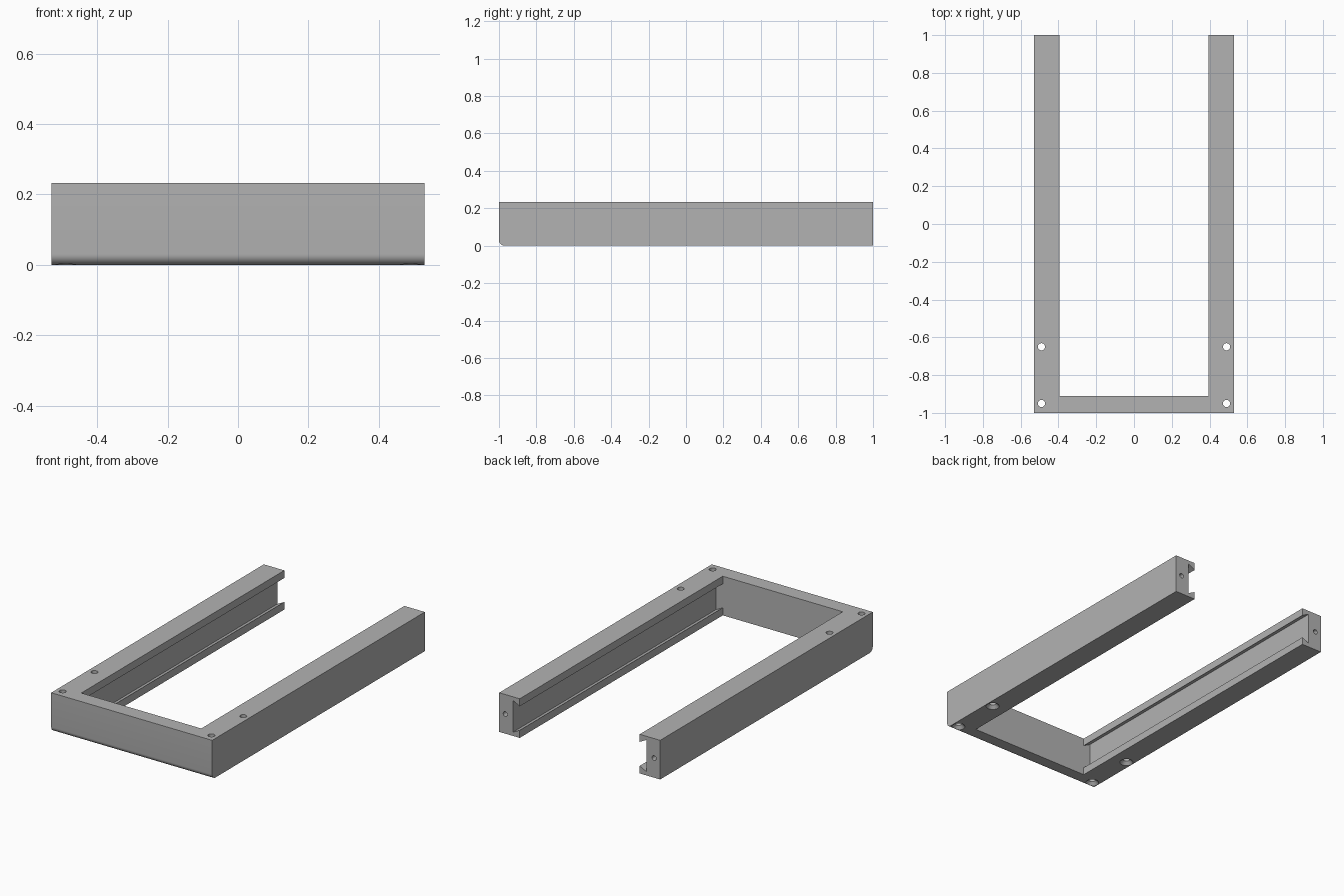
import bpy
import bmesh
import math
from mathutils import Matrix, Vector

cube = bpy.data.objects.get("Cube")
if cube:
    bpy.data.objects.remove(cube, do_unlink=True)

HALF_W, INNER, HEIGHT = 0.53, 0.395, 0.233
BAR_BACK = -0.91          # inner face of the front crossbar
HOLE_X = 0.49

grey = bpy.data.materials.new("plain grey")
grey.use_nodes = True
colour = (0.45, 0.45, 0.45, 1)
grey.diffuse_color = colour
grey.node_tree.nodes["Principled BSDF"].inputs["Base Color"].default_value = colour


def new_object(name, bm):
    bmesh.ops.recalc_face_normals(bm, faces=bm.faces)
    mesh = bpy.data.meshes.new(name)
    bm.to_mesh(mesh)
    bm.free()
    mesh.materials.append(grey)
    obj = bpy.data.objects.new(name, mesh)
    bpy.context.collection.objects.link(obj)
    return obj


def prism(bm, points, direction):
    """Extrude a closed outline along a direction."""
    face = bm.faces.new([bm.verts.new(p) for p in points])
    out = bmesh.ops.extrude_face_region(bm, geom=[face])
    moved = [v for v in out["geom"] if isinstance(v, bmesh.types.BMVert)]
    bmesh.ops.translate(bm, verts=moved, vec=Vector(direction))


def cone(bm, r1, r2, depth, matrix):
    bmesh.ops.create_cone(bm, cap_ends=True, segments=32, radius1=r1,
                          radius2=r2, depth=depth, matrix=matrix)


def cut(target, name, bm):
    cutter = new_object(name, bm)
    cutter.hide_render = True
    mod = target.modifiers.new(name, "BOOLEAN")
    mod.operation = "DIFFERENCE"
    mod.solver = "EXACT"
    mod.object = cutter
    bpy.context.view_layer.objects.active = target
    bpy.ops.object.modifier_apply(modifier=name)
    bpy.data.objects.remove(cutter, do_unlink=True)


# U-shaped body with a rounded lower front edge
bm = bmesh.new()
half = [(HALF_W, -1), (HALF_W, 1), (INNER, 1), (INNER, BAR_BACK)]
outline = half + [(-x, y) for x, y in reversed(half)]
prism(bm, [(x, y, 0) for x, y in outline], (0, 0, HEIGHT))
front_edge = [e for e in bm.edges
              if all(v.co.y < -0.99 and v.co.z < 0.01 for v in e.verts)]
bmesh.ops.bevel(bm, geom=front_edge, offset=0.03, segments=8,
                profile=0.5, affect="EDGES")
frame = new_object("rail_frame", bm)

# Dovetail slot along the inside of each rail
slot = [(INNER - 0.02, 0.045), (INNER, 0.045), (INNER + 0.045, 0.022)]
slot += [(x, HEIGHT - z) for x, z in reversed(slot)]
for side in (-1, 1):
    bm = bmesh.new()
    prism(bm, [(side * x, BAR_BACK, z) for x, z in slot], (0, 2, 0))
    cut(frame, "slot_cutter", bm)

# Through holes, countersunk from below
for side in (-1, 1):
    for y in (-0.95, -0.65):
        bm = bmesh.new()
        cone(bm, 0.019, 0.019, 0.4, Matrix.Translation((side * HOLE_X, y, 0.1)))
        cut(frame, "hole_cutter", bm)
        bm = bmesh.new()
        cone(bm, 0.056, 0.018, 0.04, Matrix.Translation((side * HOLE_X, y, 0)))
        cut(frame, "countersink_cutter", bm)

# Blind holes in the rear end of each rail
for side in (-1, 1):
    bm = bmesh.new()
    cone(bm, 0.014, 0.014, 0.3, Matrix.Translation((side * HOLE_X, 1, HEIGHT / 2))
         @ Matrix.Rotation(math.pi / 2, 4, "X"))
    cut(frame, "end_hole_cutter", bm)

# Smooth the round surfaces, keep the machined edges sharp
bpy.ops.object.select_all(action="DESELECT")
frame.select_set(True)
bpy.context.view_layer.objects.active = frame
bpy.ops.object.shade_smooth_by_angle(angle=math.radians(30))
